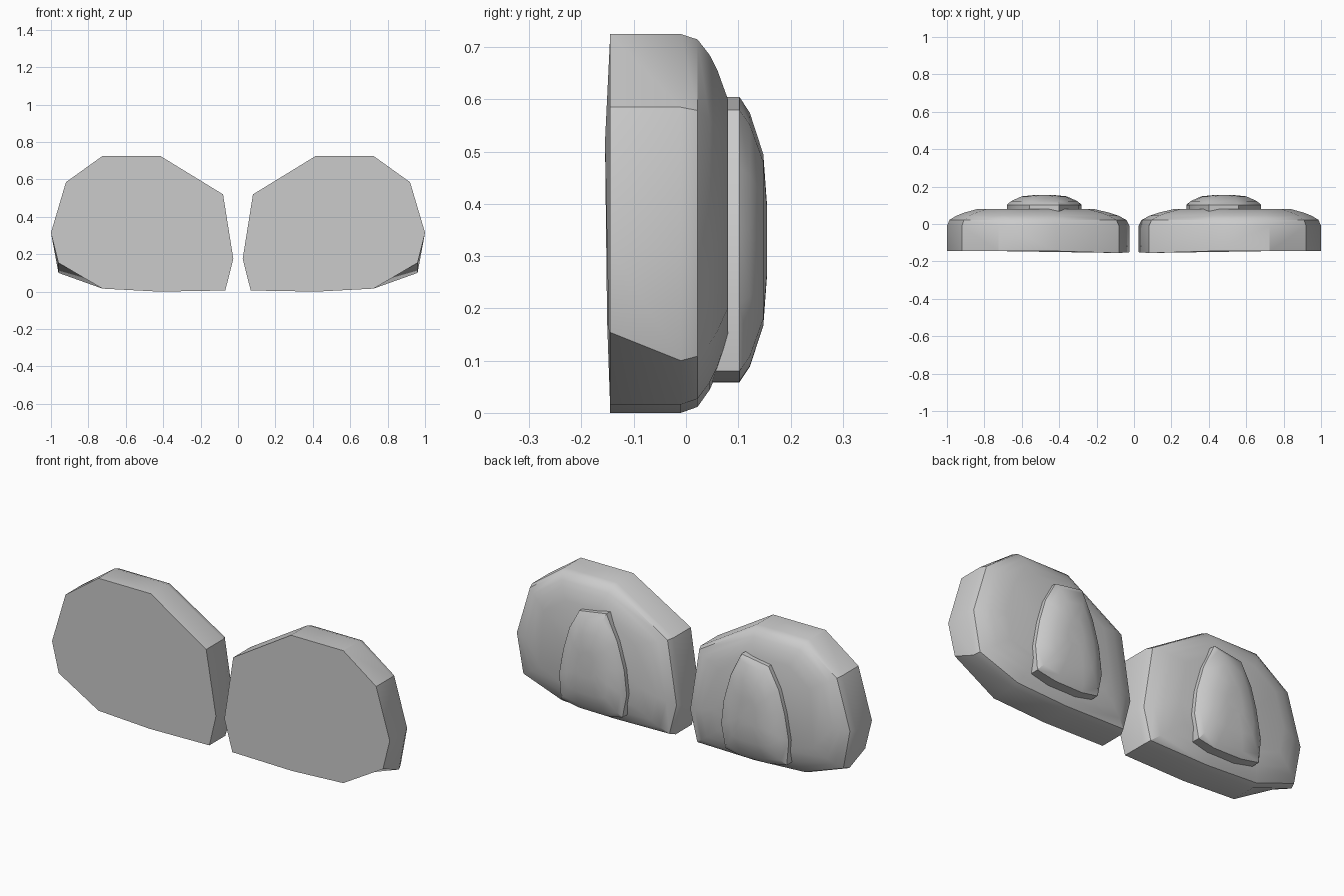
import bpy, bmesh

if "Cube" in bpy.data.objects:
    bpy.data.objects.remove(bpy.data.objects["Cube"])


def loft(name, outline, center, rings, angle, tweak=None):
    """Stack scaled copies of an x-z outline along y, cap both ends, mirror in x."""
    bm = bmesh.new()
    cx, cz = center
    loops = []
    for i, (y, s) in enumerate(rings):
        loop = []
        for j, (x, z) in enumerate(outline):
            dy, dz = (tweak or {}).get((i, j), (0, 0))
            loop.append(bm.verts.new((cx + (x - cx) * s, y + dy,
                                      cz + (z - cz) * s + dz)))
        loops.append(loop)
    n = len(outline)
    for a, b in zip(loops, loops[1:]):
        for j in range(n):
            k = (j + 1) % n
            bm.faces.new((a[j], a[k], b[k], b[j]))
    bm.faces.new(loops[0][::-1])
    bm.faces.new(loops[-1])
    bmesh.ops.recalc_face_normals(bm, faces=bm.faces)
    mesh = bpy.data.meshes.new(name)
    bm.to_mesh(mesh)
    bm.free()
    obj = bpy.data.objects.new(name, mesh)
    bpy.context.collection.objects.link(obj)
    bpy.ops.object.select_all(action='DESELECT')
    obj.select_set(True)
    bpy.context.view_layer.objects.active = obj
    bpy.ops.object.shade_smooth_by_angle(angle=angle)
    # twin on the left side
    mirror = obj.modifiers.new("mirror", 'MIRROR')
    mirror.use_mirror_merge = False
    return obj


# Main rounded plates: flat front, softened back
plate = [(0.08, 0.52), (0.415, 0.725), (0.725, 0.725), (0.92, 0.585),
         (1.0, 0.315), (0.96, 0.10), (0.725, 0.016), (0.42, 0.0),
         (0.068, 0.006), (0.025, 0.175)]
loft("plate", plate, (0.55, 0.38),
     [(-0.145, 1), (-0.01, 1), (0.022, 0.97), (0.045, 0.885),
      (0.06, 0.80), (0.08, 0.64)], 0.6,
     tweak={(0, 0): (-0.01, 0), (0, 9): (-0.006, 0), (0, 5): (0, 0.054)})

# Raised arch-shaped pads on the back
pad = [(0.40, 0.605), (0.56, 0.58), (0.62, 0.47), (0.655, 0.35),
       (0.68, 0.21), (0.668, 0.08), (0.56, 0.06), (0.40, 0.058),
       (0.305, 0.075), (0.28, 0.20), (0.295, 0.33), (0.335, 0.47)]
loft("back_pad", pad, (0.48, 0.33),
     [(0.03, 1), (0.102, 1), (0.122, 0.89), (0.148, 0.6), (0.155, 0.25)], 0.6)
